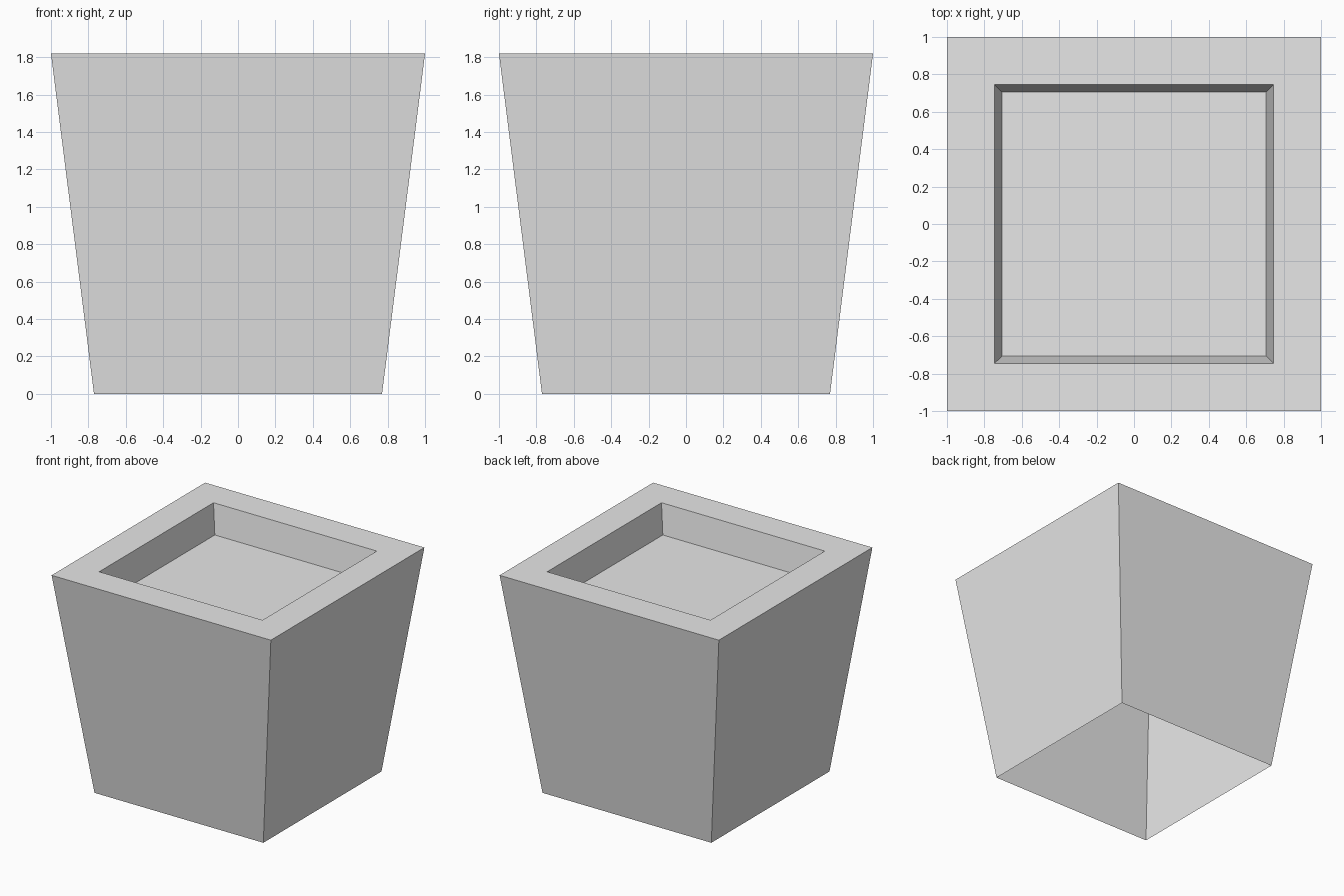
import bpy
import bmesh

cube = bpy.data.objects.get("Cube")
if cube:
    bpy.data.objects.remove(cube, do_unlink=True)

# Single plain grey
grey = bpy.data.materials.new("light_grey")
grey.use_nodes = True
colour = (0.8, 0.8, 0.8, 1)
grey.diffuse_color = colour
grey.node_tree.nodes["Principled BSDF"].inputs["Base Color"].default_value = colour

# Profile as (half width, height): open base, rim, inner lip, recess floor
PROFILE = [(0.77, 0), (1, 1.82), (0.745, 1.82), (0.705, 1.58)]
CORNERS = [(-1, -1), (1, -1), (1, 1), (-1, 1)]

bm = bmesh.new()
rings = [[bm.verts.new((x * half, y * half, z)) for x, y in CORNERS]
         for half, z in PROFILE]

# Tapered walls, flat rim and recess sides
for lower, upper in zip(rings, rings[1:]):
    for i in range(4):
        j = (i + 1) % 4
        bm.faces.new((lower[i], lower[j], upper[j], upper[i]))

# Recess floor; the underside stays open
bm.faces.new(rings[-1])

mesh = bpy.data.meshes.new("square_planter")
bm.to_mesh(mesh)
bm.free()
mesh.materials.append(grey)
planter = bpy.data.objects.new("square_planter", mesh)
bpy.context.collection.objects.link(planter)
